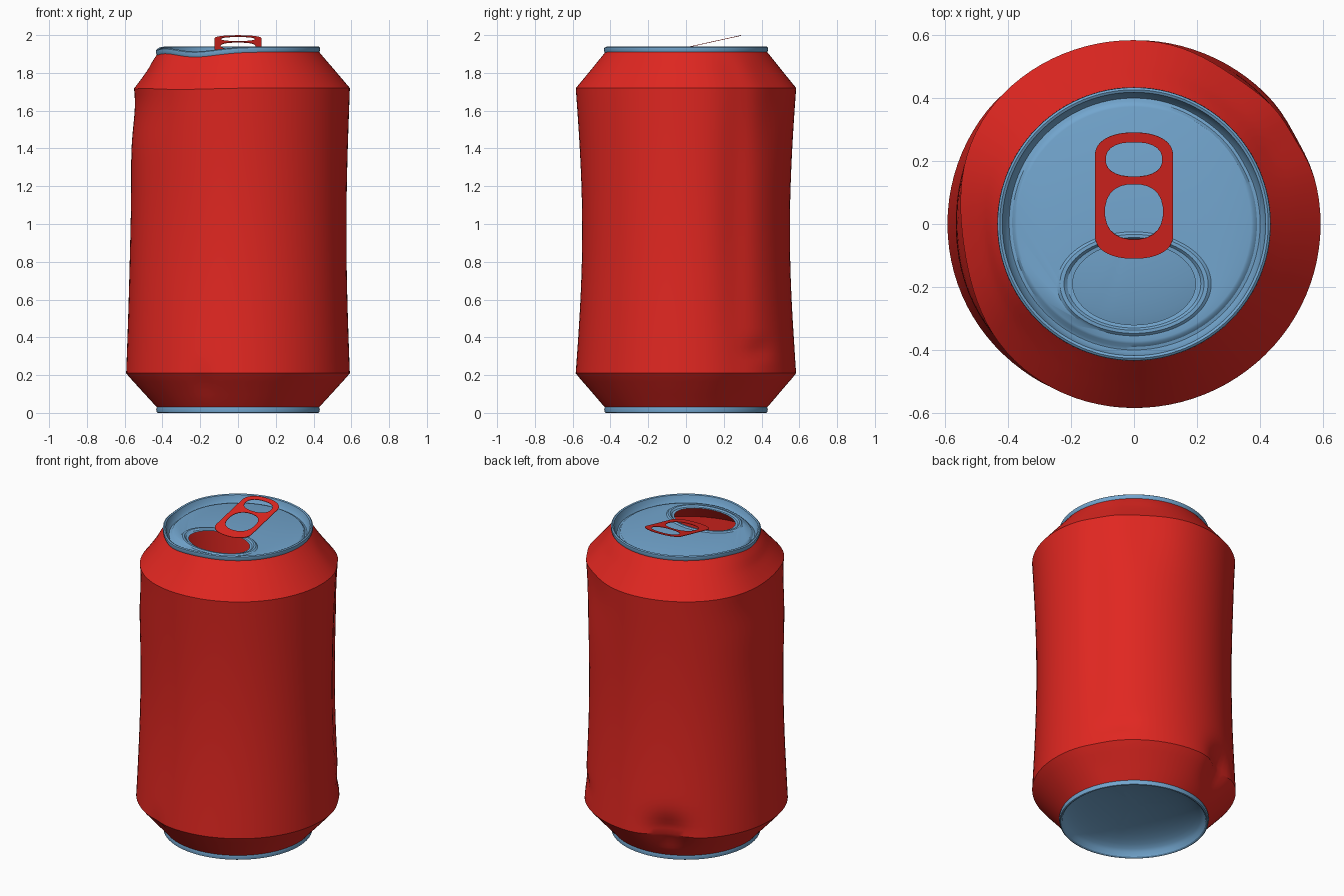
import bpy, bmesh
from math import sin, cos, pi, exp, atan2, hypot, radians, degrees, atan

if "Cube" in bpy.data.objects:
    bpy.data.objects.remove(bpy.data.objects["Cube"])

N = 96
RED, BLUE = (0.75, 0.02, 0.015, 1), (0.17, 0.38, 0.62, 1)


def material(name, color):
    m = bpy.data.materials.new(name)
    m.diffuse_color = color
    m.use_nodes = True
    m.node_tree.nodes["Principled BSDF"].inputs["Base Color"].default_value = m.diffuse_color
    return m


red, blue = material("red_paint", RED), material("blue_metal", BLUE)

# Dents: angle, height, angular width, height width, depth
DENTS = [(190, 1.68, 32, 0.20, 0.045), (180, 1.35, 25, 0.40, 0.012),
         (55, 1.65, 18, 0.25, 0.022), (28, 1.10, 9, 1.00, 0.016),
         (114, 0.22, 12, 0.11, 0.06), (42, 0.33, 9, 0.05, 0.015),
         (236, 0.90, 18, 0.60, 0.012), (250, 0.17, 6, 0.08, 0.010)]


def bump(angle, centre, width):
    d = (angle - centre + 180) % 360 - 180
    return exp(-(d / width) ** 2)


def dent(co):
    """Crumple one point of the can: side dents and a dip in the top rim."""
    x, y, z = co
    r, a = hypot(x, y), degrees(atan2(y, x))
    if r < 0.01:
        return co
    w = max(0, min(1, (z - 0.03) / 0.08, (1.91 - z) / 0.08))
    push = sum(d * bump(a, c, wa) * exp(-((z - h) / wz) ** 2)
               for c, h, wa, wz, d in DENTS)
    push -= 0.012 * cos(2 * radians(a)) * sin(pi * z / 1.94)
    k = (r - w * push) / r
    edge = max(0, min(1, (r - 0.34) / 0.08))
    top = max(0, min(1, (z - 1.65) / 0.24))
    z -= (0.026 * bump(a, 238, 24) + 0.016 * bump(a, 185, 18)) * edge * top
    return (x * k, y * k, z)


def ring(rx, z, ry=None, cy=0):
    ry = rx if ry is None else ry
    return [(rx * cos(2 * pi * i / N), cy + ry * sin(2 * pi * i / N), z)
            for i in range(N)]


def loft(name, rings, mat, cap=False):
    """Skin a stack of rings; optionally close the last one."""
    bm = bmesh.new()
    loops = [[bm.verts.new(dent(p)) for p in r] for r in rings]
    for a, b in zip(loops, loops[1:]):
        for i in range(N):
            j = (i + 1) % N
            bm.faces.new((a[i], a[j], b[j], b[i]))
    if cap:
        bm.faces.new(loops[-1])
    me = bpy.data.meshes.new(name)
    bm.to_mesh(me)
    bm.free()
    ob = bpy.data.objects.new(name, me)
    bpy.context.collection.objects.link(ob)
    me.materials.append(mat)
    smooth(ob)
    return ob


def smooth(ob):
    bpy.ops.object.select_all(action='DESELECT')
    ob.select_set(True)
    bpy.context.view_layer.objects.active = ob
    bpy.ops.object.shade_smooth_by_angle(angle=radians(32))


# Body: lower taper, pinched wall, shoulder
body = [ring(0.43 + 0.16 * t / 8, 0.03 + 0.18 * t / 8) for t in range(8)]
body += [ring(0.588 - 0.026 * sin(pi * t / 44), 0.21 + 1.51 * t / 44)
         for t in range(45)]
body += [ring(0.588 - 0.158 * t / 8, 1.72 + 0.19 * t / 8) for t in range(1, 9)]
loft("can_body", body, red)

# Lid: rolled rim, groove, panel with raised lip around the drinking hole
lid = [ring(r, z) for r, z in [(0.43, 1.91), (0.434, 1.92), (0.433, 1.935),
                               (0.426, 1.94), (0.418, 1.936), (0.41, 1.905),
                               (0.40, 1.89), (0.39, 1.892), (0.38, 1.902),
                               (0.372, 1.904)]]
lid += [ring(rx, z, ry, -0.19) for rx, z, ry in
        [(0.245, 1.904, 0.165), (0.235, 1.911, 0.157),
         (0.222, 1.911, 0.147), (0.212, 1.902, 0.14), (0.195, 1.90, 0.13)]]
loft("lid", lid, blue)

# Bottom: rim band and inward dome
base = [ring(0.43, 0.03), ring(0.433, 0.02), ring(0.43, 0.003), ring(0.424, 0),
        ring(0.415, 0.006)]
base += [ring(0.41 * cos(t * pi / 20), 0.015 + 0.1 * sin(t * pi / 20))
         for t in range(1, 10)]
loft("can_bottom", base, blue, cap=True)


# Pull tab: flat plate with two finger holes, tilted up at the back
def oval(cy, rx, ry, n, power=1.0, straight=0):
    pts = []
    for i in range(n):
        a = 2 * pi * (i + 0.5) / n
        c, s = cos(a), sin(a)
        pts.append((rx * abs(c) ** power * (1 if c > 0 else -1),
                    cy + (ry * abs(s) ** power + straight) * (1 if s > 0 else -1)))
    return pts


cu = bpy.data.curves.new("pull_tab", 'CURVE')
cu.dimensions, cu.fill_mode, cu.extrude = '2D', 'BOTH', 0.0015
for pts in (oval(0.0925, 0.124, 0.075, 40, 0.9, 0.13),
            oval(0.21, 0.09, 0.056, 24, 0.85), oval(0.04, 0.092, 0.09, 24, 0.85)):
    sp = cu.splines.new('POLY')
    sp.points.add(len(pts) - 1)
    for p, (x, y) in zip(sp.points, pts):
        p.co = (x, y, 0, 1)
    sp.use_cyclic_u = True
tab = bpy.data.objects.new("pull_tab", cu)
bpy.context.collection.objects.link(tab)
tab.rotation_euler.x = atan(0.22)
tab.location.z = 1.934
bpy.ops.object.select_all(action='DESELECT')
tab.select_set(True)
bpy.context.view_layer.objects.active = tab
bpy.ops.object.convert(target='MESH')
tab = bpy.context.object
tab.data.materials.clear()
tab.data.materials.append(red)
smooth(tab)
